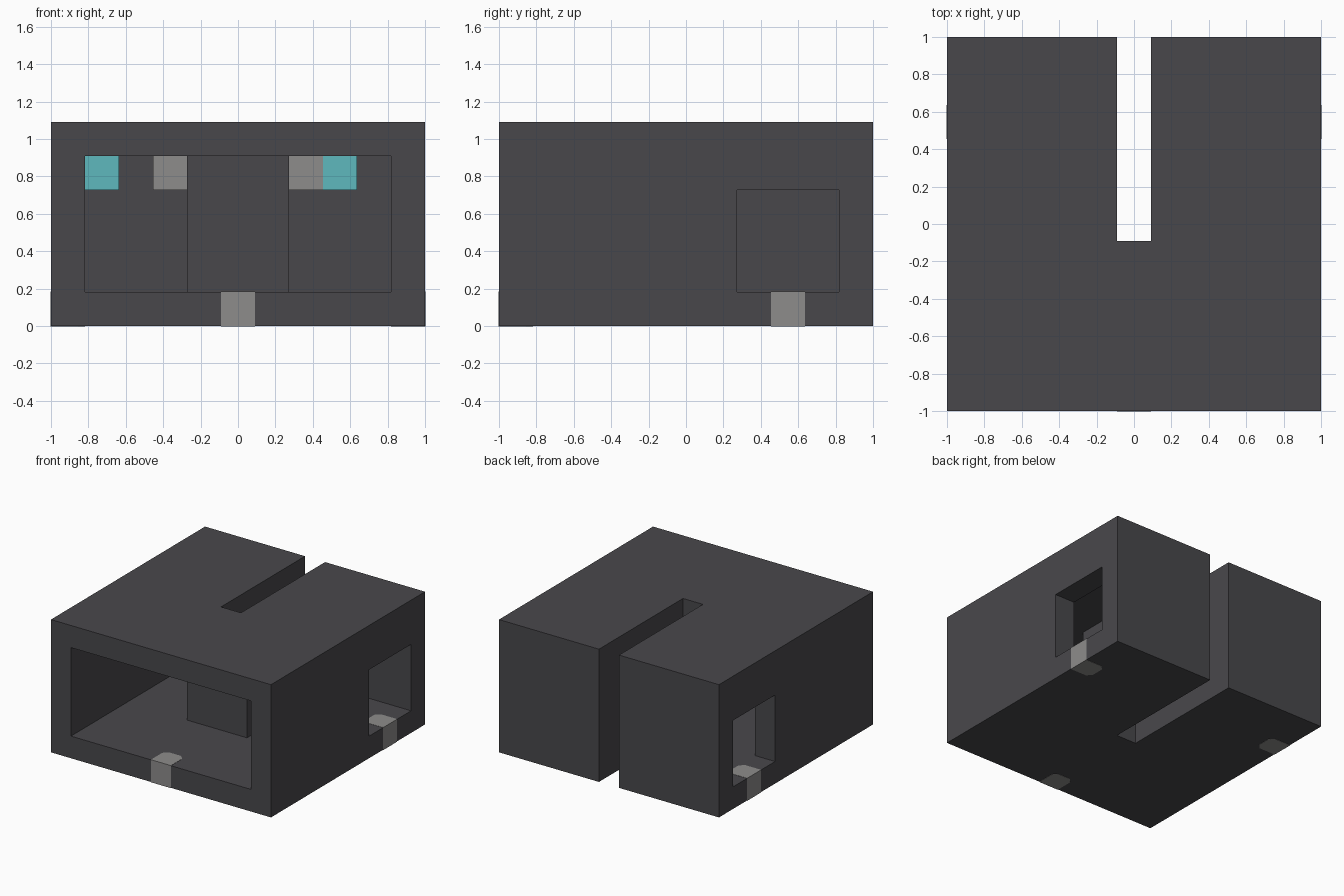
import bpy, bmesh
from mathutils import Matrix
from math import pi

if "Cube" in bpy.data.objects:
    bpy.data.objects.remove(bpy.data.objects["Cube"], do_unlink=True)

U = 2 / 11  # grid unit: the body is 11 x 11 x 6 units


def material(name, colour):
    m = bpy.data.materials.new(name)
    m.use_nodes = True
    m.diffuse_color = (*colour, 1)
    m.node_tree.nodes["Principled BSDF"].inputs["Base Color"].default_value = (*colour, 1)
    return m


charcoal = material("charcoal", (0.066, 0.064, 0.071))
grey = material("grey", (0.27, 0.265, 0.26))
cyan = material("cyan", (0.112, 0.48, 0.51))


def prism(name, outline, z0, z1, mat, turn=0):
    """Extrude an outline in grid units from z0 to z1, turned about z."""
    bm = bmesh.new()
    face = bm.faces.new([bm.verts.new((x, y, z0)) for x, y in outline])
    up = bmesh.ops.extrude_face_region(bm, geom=[face])["geom"]
    bmesh.ops.translate(bm, vec=(0, 0, z1 - z0),
                        verts=[v for v in up if isinstance(v, bmesh.types.BMVert)])
    bmesh.ops.transform(bm, verts=bm.verts,
                        matrix=Matrix.Scale(U, 4) @ Matrix.Rotation(turn, 4, "Z"))
    bmesh.ops.recalc_face_normals(bm, faces=bm.faces)
    mesh = bpy.data.meshes.new(name)
    bm.to_mesh(mesh)
    bm.free()
    mesh.materials.append(mat)
    ob = bpy.data.objects.new(name, mesh)
    bpy.context.collection.objects.link(ob)
    return ob


def rect(x0, x1, y0, y1):
    return [(x0, y0), (x1, y0), (x1, y1), (x0, y1)]


def cut(ob, cutter):
    mod = ob.modifiers.new("cut", "BOOLEAN")
    mod.operation, mod.solver, mod.object = "DIFFERENCE", "EXACT", cutter
    bpy.context.view_layer.objects.active = ob
    bpy.ops.object.modifier_apply(modifier=mod.name)
    bpy.data.objects.remove(cutter, do_unlink=True)


# Hollow body: rear slot, U-shaped room open at the front, two side windows
body = prism("body", rect(-5.5, 5.5, -5.5, 5.5), 0, 6, charcoal)
cut(body, prism("slot_cutter", rect(-0.5, 0.5, -0.5, 6), -1, 7, charcoal))
room = [(-4.5, -6), (4.5, -6), (4.5, 4.5), (1.5, 4.5),
        (1.5, -1.5), (-1.5, -1.5), (-1.5, 4.5), (-4.5, 4.5)]
cut(body, prism("room_cutter", room, 1, 5, charcoal))
for x0, x1 in ((-6, -4), (4, 6)):
    cut(body, prism("window_cutter", rect(x0, x1, 1.5, 4.5), 1, 4, charcoal))

# Threshold blocks with chamfered inner corners, set in the floor edge
E, C = 0.01, 0.2


def threshold(name, offset, turn):
    x0, x1, y0, y1 = offset - 0.5, offset + 0.5, -5.5 - E, -4.5
    outline = [(x0, y0), (x1, y0), (x1, y1 - C), (x1 - C, y1), (x0 + C, y1), (x0, y1 - C)]
    prism(name, outline, -E, 1 + E, grey, turn)


threshold("front_threshold", 0, 0)
threshold("left_threshold", 3, pi / 2)
threshold("right_threshold", -3, -pi / 2)

# Small blocks under the ceiling against the rear wall
for name, x, mat in (("right_cyan_block", -4, cyan), ("right_grey_block", -2, grey),
                     ("left_grey_block", 2, grey), ("left_cyan_block", 3, cyan)):
    prism(name, rect(x - 0.5, x + 0.5, 3.5, 4.5), 4, 5, mat)
